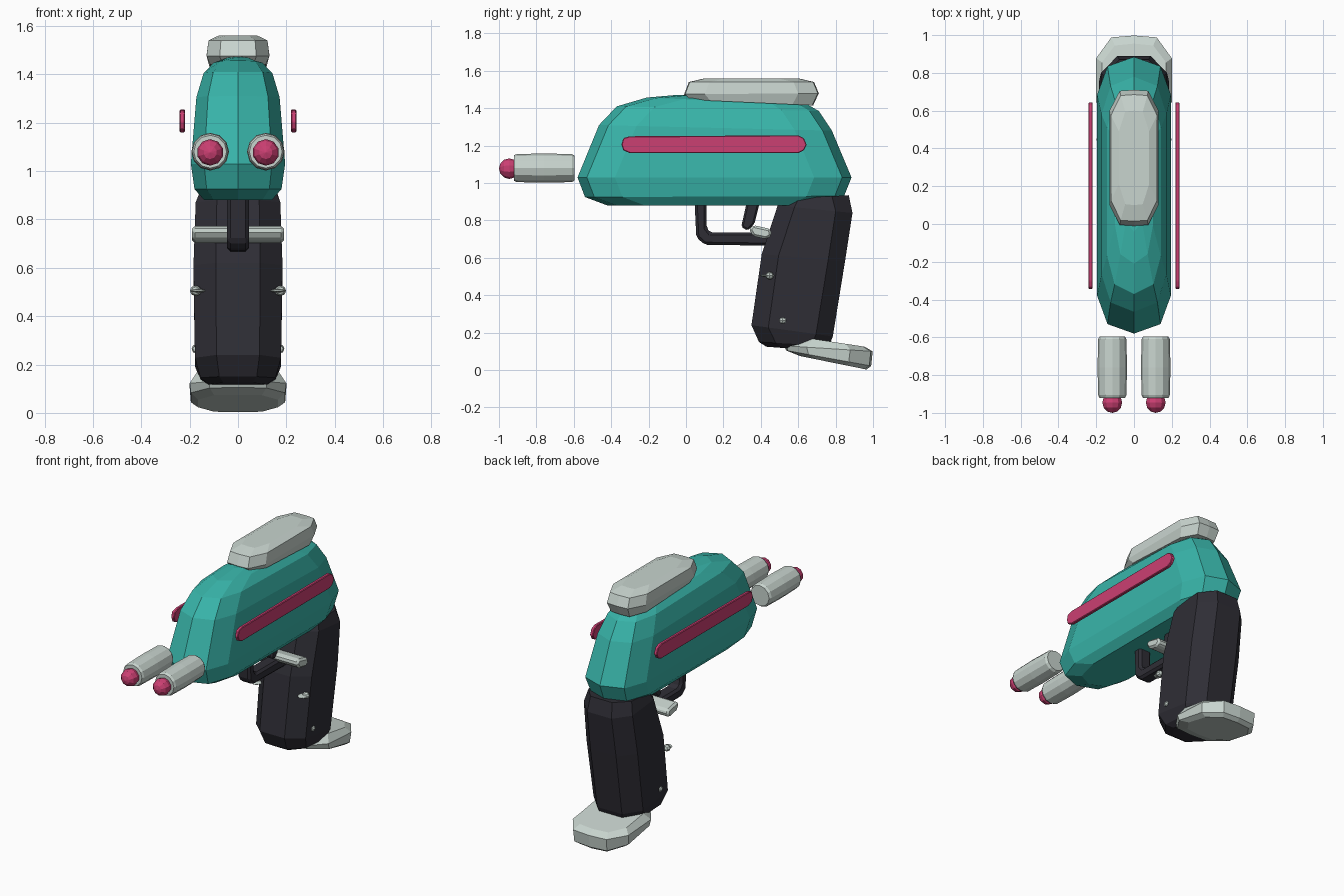
import bpy, bmesh, math
from mathutils import Vector, Matrix

if "Cube" in bpy.data.objects:
    bpy.data.objects.remove(bpy.data.objects["Cube"])


def material(name, rgb):
    m = bpy.data.materials.new(name)
    m.diffuse_color = (*rgb, 1)
    m.use_nodes = True
    m.node_tree.nodes["Principled BSDF"].inputs["Base Color"].default_value = m.diffuse_color
    return m


TEAL = material("teal", (0.04, 0.46, 0.40))
PINK = material("pink", (0.60, 0.05, 0.17))
PALE = material("pale_grey", (0.58, 0.66, 0.62))
DARK = material("dark_grip", (0.028, 0.027, 0.036))


def finish(name, bm, mat):
    bmesh.ops.recalc_face_normals(bm, faces=bm.faces[:])
    me = bpy.data.meshes.new(name)
    bm.to_mesh(me)
    bm.free()
    me.materials.append(mat)
    ob = bpy.data.objects.new(name, me)
    bpy.context.collection.objects.link(ob)
    return ob


def loft(name, rings, mat):
    """Skin a list of equal-length point rings and cap both ends."""
    bm = bmesh.new()
    vs = [[bm.verts.new(p) for p in r] for r in rings]
    n = len(vs[0])
    for a, b in zip(vs, vs[1:]):
        for i in range(n):
            j = (i + 1) % n
            bm.faces.new((a[i], a[j], b[j], b[i]))
    bm.faces.new(vs[0])
    bm.faces.new(vs[-1])
    return finish(name, bm, mat)


def ring(front, back, w, k=0.72, a=0.05, b=0.2):
    """Long faceted outline in plan; height runs linearly from front to back."""
    (yf, zf), (yb, zb) = front, back
    half = [(0, yf), (k * w, yf + a), (w, yf + b), (w, yb - b), (k * w, yb - a), (0, yb)]
    pts = half + [(-x, y) for x, y in half[-2:0:-1]]
    return [(x, y, zf + (zb - zf) * (y - yf) / (yb - yf)) for x, y in pts]


def profile(name, pts, w, mat, bevel, x=0):
    """Side profile in y,z extruded to half width w with bevelled edges."""
    bm = bmesh.new()
    f = bm.faces.new([bm.verts.new((x - w, y, z)) for y, z in pts])
    r = bmesh.ops.extrude_face_region(bm, geom=[f])
    bmesh.ops.translate(bm, vec=(2 * w, 0, 0),
                        verts=[v for v in r["geom"] if isinstance(v, bmesh.types.BMVert)])
    bmesh.ops.recalc_face_normals(bm, faces=bm.faces[:])
    if bevel:
        bmesh.ops.bevel(bm, geom=bm.edges[:], offset=bevel, segments=1, affect='EDGES')
    return finish(name, bm, mat)


def ball(name, centre, r, mat, scale=(1, 1, 1), seg=10, rows=6):
    bm = bmesh.new()
    bmesh.ops.create_uvsphere(bm, u_segments=seg, v_segments=rows, radius=r)
    bmesh.ops.rotate(bm, verts=bm.verts[:], matrix=Matrix.Rotation(math.pi / 2, 3, 'X'))
    bmesh.ops.scale(bm, vec=scale, verts=bm.verts[:])
    bmesh.ops.translate(bm, vec=centre, verts=bm.verts[:])
    return finish(name, bm, mat)


# Main body shell
loft("body", [
    ring((-0.42, 0.88), (0.76, 0.88), 0.14),
    ring((-0.54, 0.925), (0.845, 0.93), 0.18),
    ring((-0.58, 1.03), (0.885, 1.03), 0.195),
    ring((-0.465, 1.31), (0.78, 1.28), 0.172),
    ring((-0.37, 1.41), (0.71, 1.385), 0.142),
    ring((-0.21, 1.457), (0.65, 1.42), 0.10),
    ring((-0.04, 1.472), (0.60, 1.43), 0.06),
], TEAL)

# Top sight
loft("top_sight", [
    ring((0.02, 1.445), (0.68, 1.415), 0.115, 0.58, 0.005, 0.11),
    ring((-0.01, 1.475), (0.71, 1.48), 0.13, 0.58, 0.005, 0.11),
    ring((0.015, 1.54), (0.685, 1.54), 0.122, 0.58, 0.005, 0.11),
    ring((0.10, 1.56), (0.60, 1.56), 0.08, 0.58, 0.005, 0.11),
], PALE)

# Grip
loft("grip", [
    ring((0.43, 0.125), (0.75, 0.10), 0.12, 0.5, 0.0, 0.09),
    ring((0.39, 0.15), (0.765, 0.13), 0.155, 0.5, 0.0, 0.09),
    ring((0.35, 0.24), (0.785, 0.18), 0.178, 0.5, 0.0, 0.09),
    ring((0.405, 0.62), (0.85, 0.58), 0.184, 0.5, 0.0, 0.09),
    ring((0.49, 0.88), (0.89, 0.84), 0.175, 0.5, 0.0, 0.09),
    ring((0.515, 0.915), (0.87, 0.935), 0.155, 0.5, 0.0, 0.09),
], DARK)

# Grip foot
loft("grip_foot", [
    ring((0.61, 0.075), (0.965, 0.003), 0.165, 0.6, 0.01, 0.1),
    ring((0.535, 0.105), (0.99, 0.022), 0.195, 0.6, 0.01, 0.12),
    ring((0.525, 0.13), (0.998, 0.10), 0.2, 0.6, 0.01, 0.12),
    ring((0.58, 0.182), (0.955, 0.125), 0.17, 0.6, 0.01, 0.1),
], PALE)

# Trigger guard and trigger
profile("trigger_guard", [(0.045, 0.92), (0.055, 0.71), (0.10, 0.67), (0.46, 0.665), (0.46, 0.735),
                          (0.13, 0.735), (0.11, 0.76), (0.11, 0.92)], 0.045, DARK, 0.014)
profile("trigger", [(0.33, 0.92), (0.295, 0.765), (0.33, 0.745), (0.365, 0.78), (0.40, 0.92)],
        0.035, DARK, 0.01)

# Cross bar on the front of the grip
profile("grip_cross_bar", [(0.335, 0.755), (0.36, 0.775), (0.45, 0.755), (0.46, 0.72),
                           (0.43, 0.70), (0.36, 0.715)], 0.19, PALE, 0.012)

for s, side in ((1, "right"), (-1, "left")):
    # Floating side stripes
    profile(side + "_stripe", [(-0.345, 1.205), (-0.335, 1.175), (-0.30, 1.16), (0.60, 1.16),
                               (0.63, 1.175), (0.645, 1.205), (0.63, 1.24), (0.60, 1.255),
                               (-0.30, 1.25), (-0.335, 1.24)], 0.011, PINK, 0.004, s * 0.23)
    # Barrel and its tip
    rings = []
    for y, r in ((-0.92, 0.068), (-0.905, 0.075), (-0.76, 0.078), (-0.61, 0.075), (-0.595, 0.066)):
        rings.append([(s * 0.115 + r * math.cos(t * math.pi / 6), y,
                       1.08 + r * math.sin(t * math.pi / 6)) for t in range(12)])
    loft(side + "_barrel", rings, PALE)
    ball(side + "_barrel_tip", (s * 0.115, -0.945, 1.077), 0.055, PINK)
    # Small grip pins
    ball(side + "_upper_pin", (s * 0.175, 0.447, 0.505), 0.022, PALE, (1.1, 1, 1), 8, 4)
    ball(side + "_upper_pin_bar", (s * 0.165, 0.435, 0.505), 0.04, PALE, (0.8, 1, 0.2), 8, 4)
    ball(side + "_lower_pin", (s * 0.172, 0.517, 0.265), 0.02, PALE, (1, 1, 1), 8, 4)
